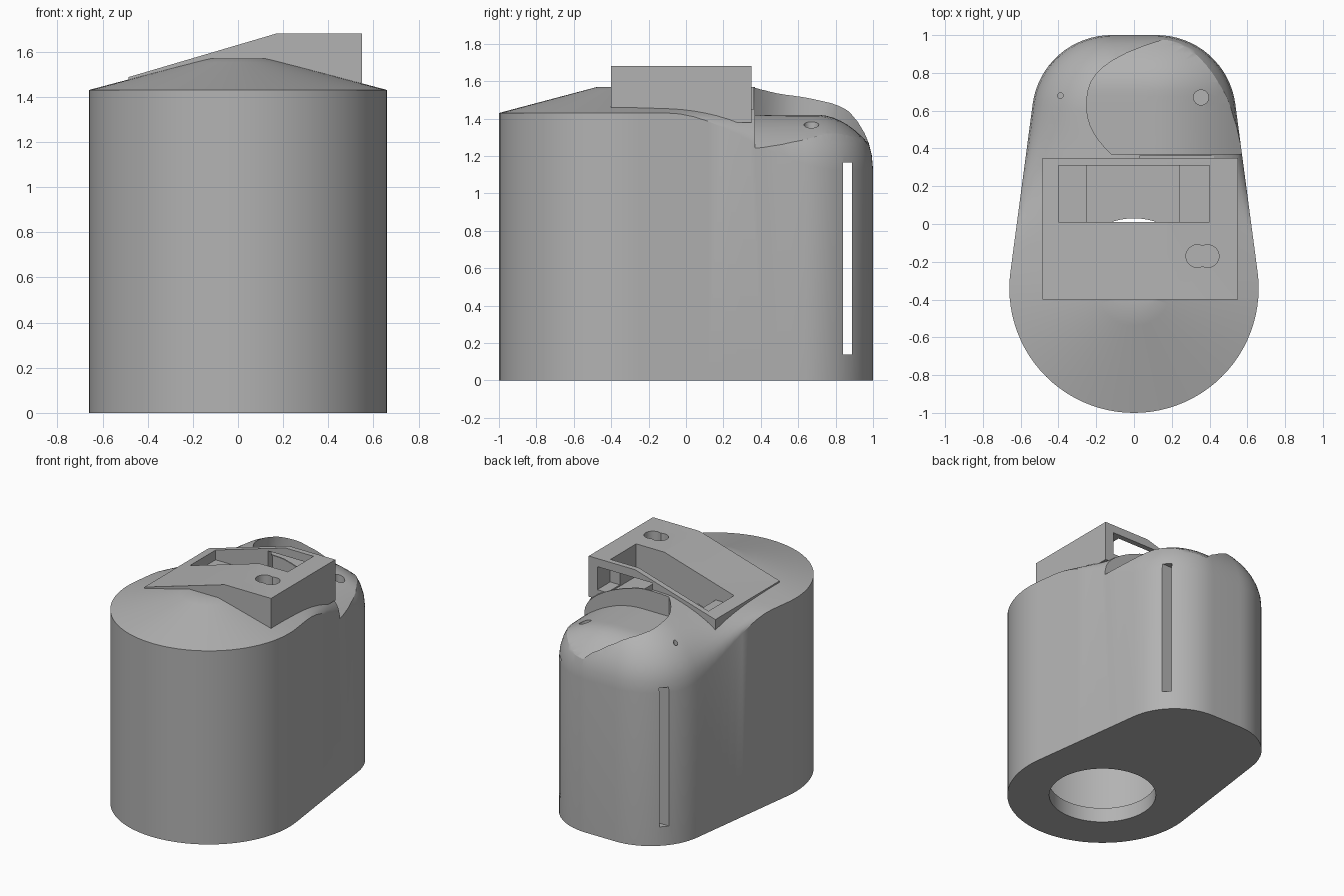
import bpy, bmesh, math

if "Cube" in bpy.data.objects:
    bpy.data.objects.remove(bpy.data.objects["Cube"])

grey = bpy.data.materials.new("plain grey")
grey.diffuse_color = (0.45, 0.45, 0.45, 1)
grey.use_nodes = True
grey.node_tree.nodes["Principled BSDF"].inputs["Base Color"].default_value = grey.diffuse_color


def finish(name, bm):
    bmesh.ops.remove_doubles(bm, verts=bm.verts, dist=0.0005)
    bmesh.ops.dissolve_degenerate(bm, edges=bm.edges, dist=0.0003)
    bmesh.ops.recalc_face_normals(bm, faces=bm.faces)
    me = bpy.data.meshes.new(name)
    bm.to_mesh(me)
    bm.free()
    ob = bpy.data.objects.new(name, me)
    bpy.context.collection.objects.link(ob)
    me.materials.append(grey)
    return ob


def footprint(inset):
    """Teardrop outline: large front arc, straight flanks, rounded back corners."""
    half = []
    n = math.radians(7.57)
    for i in range(25):
        a = -math.pi / 2 + (n + math.pi / 2) * i / 24
        half.append(((0.66 - inset) * math.cos(a), -0.34 + (0.66 - inset) * math.sin(a)))
    p = half[-1]
    r = 0.42 - inset
    q = (0.12 + r * math.cos(n), 0.58 + r * math.sin(n))
    for i in range(1, 12):
        half.append((p[0] + (q[0] - p[0]) * i / 12, p[1] + (q[1] - p[1]) * i / 12))
    for i in range(17):
        a = n + (math.pi / 2 - n) * i / 16
        half.append((0.12 + r * math.cos(a), 0.58 + r * math.sin(a)))
    half.append((0, 1 - inset))
    return half + [(-x, y) for x, y in half[-2:0:-1]]


def hull(name, inset, z0, drop):
    """Walls plus a roof that is conical in front and rounds over at the back."""
    bm = bmesh.new()
    pts = footprint(inset)
    rings = [[bm.verts.new((x, y, z0)) for x, y in pts]]
    steps = [1, .985, .95, .9, .82, .72, .6, .45, .3, .2, .1, 0]
    for s in steps:
        ring = []
        for x, y in pts:
            sy = min(max(y, -0.34), 0.55)
            u = min(max((y + 0.1) / 0.9, 0), 1)
            w = u * u * (3 - 2 * u)
            front = 1.43 + 0.14 * min(1, (1 - s) / 0.8)
            back = 1.57 - 0.44 * (1 - math.sqrt(max(0, 1 - s * s)))
            ring.append(bm.verts.new((s * x, sy + s * (y - sy), front + w * (back - front) - drop)))
        rings.append(ring)
    k = len(pts)
    for a, b in zip(rings, rings[1:]):
        for i in range(k):
            bm.faces.new((a[i], a[(i + 1) % k], b[(i + 1) % k], b[i]))
    bm.faces.new(rings[0][::-1])
    return finish(name, bm)


def prism(name, profile, y0, y1):
    """Extrude an x-z profile along y."""
    bm = bmesh.new()
    a = [bm.verts.new((x, y0, z)) for x, z in profile]
    f = bm.faces.new(a)
    ex = bmesh.ops.extrude_face_region(bm, geom=[f])
    for v in ex["geom"]:
        if isinstance(v, bmesh.types.BMVert):
            v.co.y = y1
    return finish(name, bm)


def box(name, x0, x1, y0, y1, z0, z1):
    return prism(name, [(x0, z0), (x1, z0), (x1, z1), (x0, z1)], y0, y1)


def cylinder(name, x, y, r, z0, z1, seg=32):
    bm = bmesh.new()
    bmesh.ops.create_cone(bm, cap_ends=True, segments=seg, radius1=r, radius2=r, depth=z1 - z0)
    bmesh.ops.translate(bm, verts=bm.verts, vec=(x, y, (z0 + z1) / 2))
    return finish(name, bm)


def scoop():
    """Cutter with a domed underside for the recess at the back right."""
    bm = bmesh.new()
    rows = []
    for j in range(17):
        y = 0.37 + 0.61 * j / 16
        t = j / 16
        left = -0.25 + 0.13 * max(0, 1 - t / 0.4) ** 2 + 0.42 * max(0, (t - 0.4) / 0.6) ** 3
        row = []
        for i in range(17):
            x = left + (0.75 - left) * i / 16
            z = 1.42 - 0.8 * max(0, x - 0.1) ** 2 - 2.0 * max(0, y - 0.7) ** 2
            row.append((bm.verts.new((x, y, z)), bm.verts.new((x, y, 1.8))))
        rows.append(row)
    for a, b in zip(rows, rows[1:]):
        for i in range(16):
            for k in (0, 1):
                bm.faces.new((a[i][k], a[i + 1][k], b[i + 1][k], b[i][k]))
        for i in (0, 16):
            bm.faces.new((a[i][0], b[i][0], b[i][1], a[i][1]))
    for row in (rows[0], rows[-1]):
        for i in range(16):
            bm.faces.new((row[i][0], row[i + 1][0], row[i + 1][1], row[i][1]))
    return finish("scoop_cutter", bm)


def combine(target, tool, op="DIFFERENCE"):
    m = target.modifiers.new("cut", "BOOLEAN")
    m.operation, m.solver, m.object = op, "EXACT", tool
    bpy.context.view_layer.objects.active = target
    bpy.ops.object.modifier_apply(modifier=m.name)
    bpy.data.objects.remove(tool)


# main housing with the recess and wedge block on top
body = hull("housing", 0, 0, 0)
combine(body, scoop())
wedge = [(-0.485, 1.38), (0.55, 1.38), (0.55, 1.68), (0.17, 1.68), (-0.485, 1.487)]
combine(body, prism("wedge_block", wedge, -0.4, 0.35), "UNION")

# hollow interior and round opening in the floor
combine(body, hull("cavity", 0.07, 0.11, 0.2))
combine(body, cylinder("floor_opening", 0, -0.34, 0.37, -0.1, 0.3, 64))

# window through the block: shallow wide pocket, deep centre
combine(body, box("pocket", -0.4, 0.4, 0.01, 0.31, 1.44, 1.8))
combine(body, box("deep_pocket", -0.25, 0.24, 0.01, 0.31, 0.8, 1.8))
combine(body, box("back_window", 0.03, 0.48, 0.2, 0.36, 1.45, 1.62))

# paired screw hole, recess hole and pin holes
for x in (0.335, 0.39):
    combine(body, cylinder("screw_hole", x, -0.17, 0.06, 1.45, 1.8))
combine(body, cylinder("recess_hole", 0.355, 0.67, 0.04, 1.3, 1.6))
combine(body, cylinder("pin_hole", -0.39, 0.68, 0.015, 1.25, 1.6, 12))

# vertical slot through both flanks
combine(body, box("side_slot", -1, 1, 0.84, 0.888, 0.14, 1.165))

bpy.ops.object.select_all(action="DESELECT")
body.select_set(True)
bpy.context.view_layer.objects.active = body
bpy.ops.object.shade_smooth_by_angle(angle=math.radians(25))
